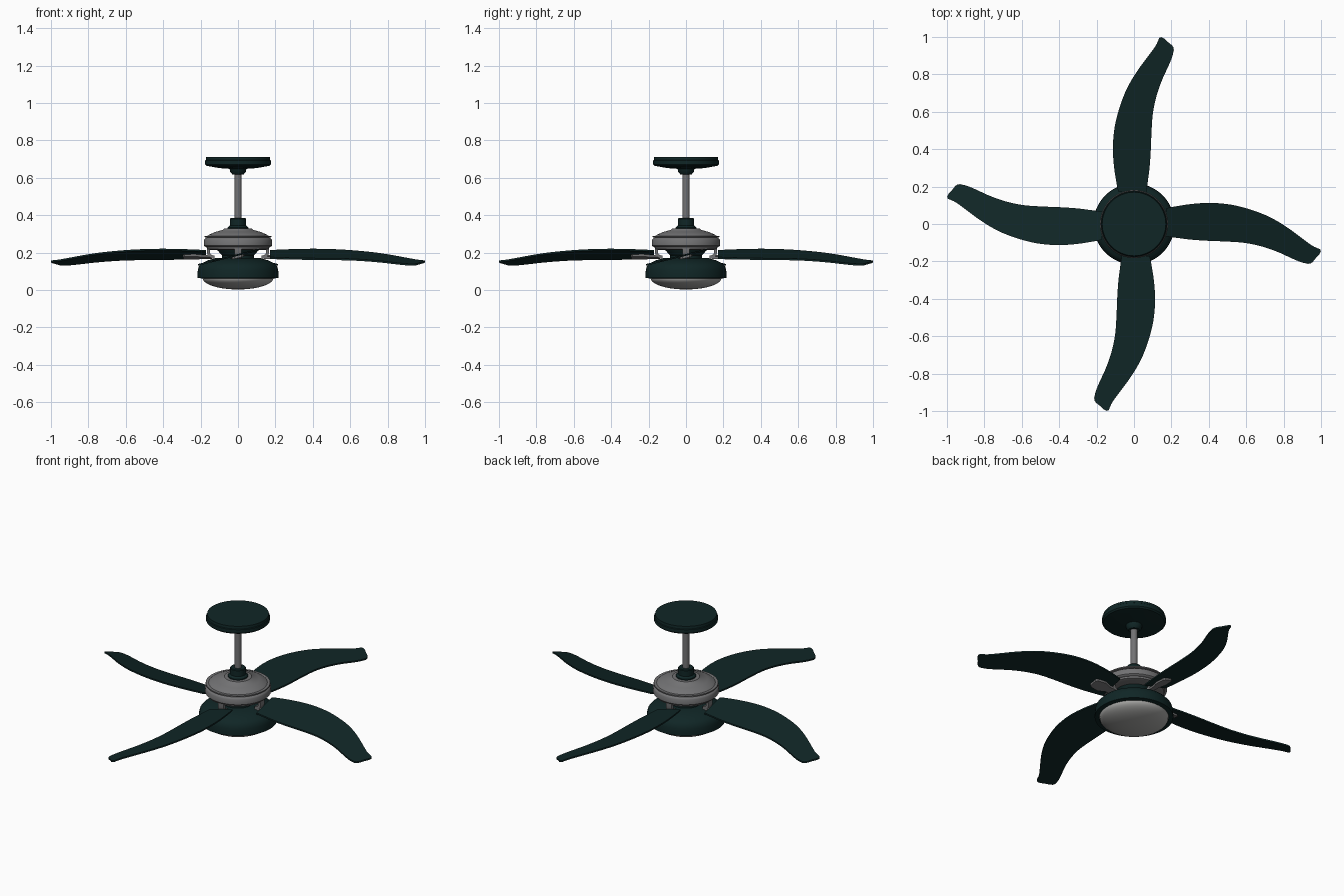
import bpy, bmesh, math
from mathutils import Matrix

if "Cube" in bpy.data.objects:
    bpy.data.objects.remove(bpy.data.objects["Cube"])


def material(name, rgb):
    m = bpy.data.materials.new(name)
    m.diffuse_color = (*rgb, 1)
    m.use_nodes = True
    m.node_tree.nodes["Principled BSDF"].inputs["Base Color"].default_value = m.diffuse_color
    return m


GREEN = material("dark green", (0.005, 0.019, 0.019))
GRAY = material("satin gray", (0.17, 0.17, 0.175))
GLASS = material("frosted glass", (0.38, 0.38, 0.37))


def finish(name, bm, mat, angle=35):
    bmesh.ops.recalc_face_normals(bm, faces=bm.faces[:])
    me = bpy.data.meshes.new(name)
    bm.to_mesh(me)
    bm.free()
    me.materials.append(mat)
    ob = bpy.data.objects.new(name, me)
    bpy.context.collection.objects.link(ob)
    bpy.ops.object.select_all(action='DESELECT')
    ob.select_set(True)
    bpy.context.view_layer.objects.active = ob
    bpy.ops.object.shade_smooth_by_angle(angle=math.radians(angle))
    return ob


def lathe(name, profile, mat, n=64):
    """Revolve an (r, z) profile that starts and ends on the axis."""
    bm = bmesh.new()
    vs = [bm.verts.new((r, 0, z)) for r, z in profile]
    es = [bm.edges.new(p) for p in zip(vs, vs[1:])]
    bmesh.ops.spin(bm, geom=vs + es, cent=(0, 0, 0), axis=(0, 0, 1),
                   angle=math.tau, steps=n, use_duplicate=False)
    bmesh.ops.remove_doubles(bm, verts=bm.verts[:], dist=1e-5)
    return finish(name, bm, mat)


def smooth_rows(rows, sub=4):
    """Catmull-Rom resampling of rows of numbers."""
    out = []
    for i in range(len(rows) - 1):
        p = [rows[max(0, min(len(rows) - 1, i + k))] for k in (-1, 0, 1, 2)]
        for s in range(sub):
            t = s / sub
            out.append([0.5 * (2 * b + (c - a) * t + (2 * a - 5 * b + 4 * c - d) * t * t
                               + (3 * b - a - 3 * c + d) * t ** 3) for a, b, c, d in zip(*p)])
    return out + [list(rows[-1])]


def pitched(name, rows, z, thick, mat, turn):
    """Slab from (x low, y low, x high, y high) rows on the blade's tilted plane."""
    bm = bmesh.new()
    rings = []
    for xl, yl, xh, yh in rows:
        ring = []
        for x, y, dz in ((xl, yl, -1), (xh, yh, -1), (xh, yh, 1), (xl, yl, 1)):
            ring.append(bm.verts.new((x, y, z + 0.25 * y + dz * thick / 2)))
        rings.append(ring)
    for a, b in zip(rings, rings[1:]):
        for k in range(4):
            j = (k + 1) % 4
            bm.faces.new((a[k], a[j], b[j], b[k]))
    bm.faces.new(rings[0])
    bm.faces.new(rings[-1])
    bm.transform(Matrix.Rotation(turn, 4, 'Z'))
    return finish(name, bm, mat)


# Ceiling canopy with hanger ball
lathe("canopy", [(0, .71), (.17, .71), (.172, .695), (.176, .692), (.176, .672), (.168, .664),
                 (.10, .652), (.045, .648), (.042, .632), (.03, .618), (0, .616)], GREEN)
# Down rod and its coupling
lathe("down_rod", [(0, .63), (.019, .63), (.019, .33), (0, .33)], GRAY, 24)
lathe("rod_coupling", [(0, .384), (.04, .384), (.043, .38), (.043, .345), (.055, .335),
                       (.055, .322), (0, .322)], GREEN)
# Motor housing
lathe("motor_housing", [(0, .328), (.075, .328), (.08, .322), (.12, .311), (.155, .296), (.162, .29),
                        (.178, .29), (.178, .283), (.168, .28), (.178, .274), (.182, .268),
                        (.182, .238), (.176, .232), (.168, .23), (.166, .22), (.15, .215),
                        (0, .215)], GRAY)
# Neck and light bowl
lathe("neck", [(0, .218), (.11, .218), (.10, .20), (.085, .185), (.085, .16), (0, .16)], GREEN)
lathe("light_bowl", [(0, .172), (.115, .172), (.16, .159), (.195, .142), (.21, .125), (.215, .105),
                     (.217, .08), (.217, .065), (.192, .062), (.19, .07), (0, .07)], GREEN)
# Frosted glass dome
lathe("glass_dome", [(0, .07), (.19, .07)] +
      [(.19 * math.cos(a), .065 - .062 * math.sin(a))
       for a in (i * math.pi / 20 for i in range(10))] + [(0, .003)], GLASS)

# Swept blade outline: front edge point, back edge point
blade_rows = smooth_rows([
    (.17, -.066, .17, .082), (.20, -.07, .20, .09), (.30, -.083, .30, .106),
    (.40, -.09, .41, .113), (.50, -.094, .52, .103), (.60, -.102, .62, .078),
    (.69, -.122, .72, .04), (.77, -.15, .81, -.012), (.84, -.182, .89, -.07),
    (.89, -.203, .95, -.114), (.93, -.213, .985, -.131)])
blade_rows += [[.947, -.21, .996, -.136], [.958, -.2, .999, -.145], [.974, -.18, .994, -.158]]
arm_rows = [(.14, -.02, .14, .02), (.19, -.02, .19, .02), (.23, -.035, .23, .035),
            (.285, -.03, .285, .03), (.295, -.02, .295, .02)]

for i in range(4):
    turn = i * math.pi / 2
    pitched(f"blade_{i + 1}", blade_rows, .188, .009, GREEN, turn)
    pitched(f"blade_arm_{i + 1}", arm_rows, .177, .012, GRAY, turn)
    # Curved bracket dropping from the motor to the arm
    bm = bmesh.new()
    rings = []
    for x, z, nx, nz in ((.158, .225, 1, 0), (.158, .20, 1, .1), (.153, .186, .8, .6),
                         (.14, .178, .3, 1), (.125, .176, 0, 1)):
        rings.append([bm.verts.new((x + s * .008 * nx, y, z - s * .008 * nz))
                      for s, y in ((-1, -.02), (1, -.02), (1, .02), (-1, .02))])
    for a, b in zip(rings, rings[1:]):
        for k in range(4):
            j = (k + 1) % 4
            bm.faces.new((a[k], a[j], b[j], b[k]))
    bm.faces.new(rings[0])
    bm.faces.new(rings[-1])
    bm.transform(Matrix.Rotation(turn, 4, 'Z'))
    finish(f"blade_bracket_{i + 1}", bm, GRAY)
